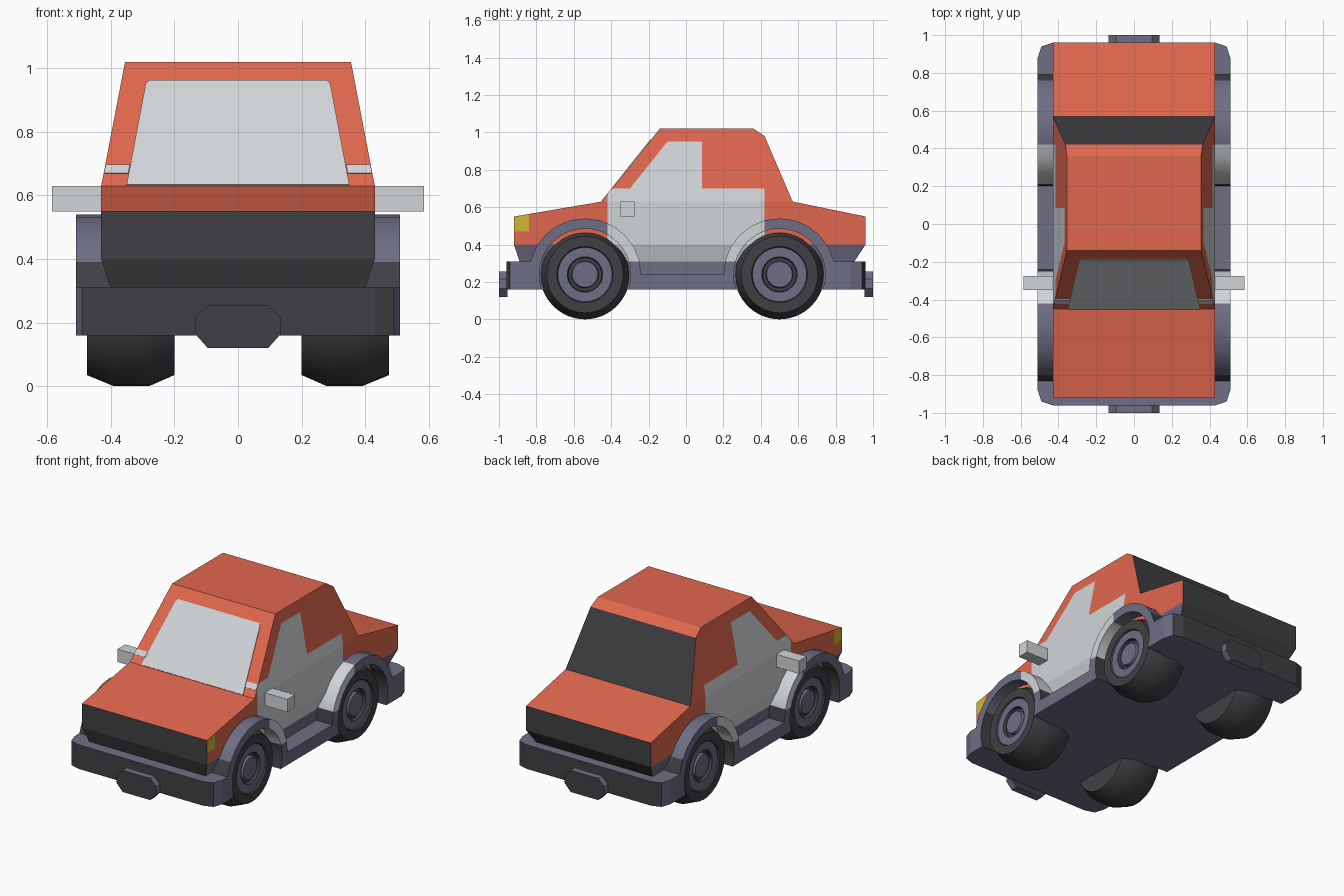
import bpy, bmesh, math
from mathutils import Vector

if "Cube" in bpy.data.objects:
    bpy.data.objects.remove(bpy.data.objects["Cube"])

# Colours
COLOURS = {
    "orange_paint": (0.75, 0.136, 0.076),
    "pale_grey": (0.64, 0.665, 0.685),
    "slate_plastic": (0.156, 0.156, 0.235),
    "dark_rubber": (0.051, 0.051, 0.058),
    "lamp_yellow": (0.66, 0.46, 0.035),
}
MATS = []
for name, c in COLOURS.items():
    m = bpy.data.materials.new(name)
    m.diffuse_color = (*c, 1)
    m.use_nodes = True
    m.node_tree.nodes["Principled BSDF"].inputs["Base Color"].default_value = m.diffuse_color
    MATS.append(m)
ORANGE, GREY, SLATE, DARK, YELLOW = range(5)


def finish(bm, name, rule, smooth=None):
    """Colour faces by rule(centre, normal) and make the object."""
    bmesh.ops.recalc_face_normals(bm, faces=bm.faces[:])
    bm.normal_update()
    if rule is not None:
        for f in bm.faces:
            f.material_index = rule(f.calc_center_median(), f.normal)
    me = bpy.data.meshes.new(name)
    bm.to_mesh(me)
    bm.free()
    for m in MATS:
        me.materials.append(m)
    if smooth:
        for p in me.polygons:
            p.use_smooth = True
        me.set_sharp_from_angle(angle=math.radians(smooth))
    ob = bpy.data.objects.new(name, me)
    bpy.context.collection.objects.link(ob)
    return ob


def prism(points, vec):
    """Extrude a flat polygon along a vector."""
    bm = bmesh.new()
    f = bm.faces.new([bm.verts.new(p) for p in points])
    new = bmesh.ops.extrude_face_region(bm, geom=[f], use_keep_orig=True)
    vs = [g for g in new["geom"] if isinstance(g, bmesh.types.BMVert)]
    bmesh.ops.translate(bm, verts=vs, vec=vec)
    return bm


def box(lo, hi):
    pts = [(lo[0], lo[1], lo[2]), (hi[0], lo[1], lo[2]), (hi[0], hi[1], lo[2]), (lo[0], hi[1], lo[2])]
    return prism(pts, (0, 0, hi[2] - lo[2]))


def cut(bm, co, no):
    bmesh.ops.bisect_plane(bm, geom=bm.verts[:] + bm.edges[:] + bm.faces[:], dist=1e-5,
                           plane_co=co, plane_no=no)


def ends_dark(c, n):
    return DARK if abs(n.y) > 0.85 else SLATE


# Body shell: side profile, narrowed towards the roof and the sill
profile = [(-0.89, 0.31), (-0.92, 0.40), (-0.92, 0.55), (-0.45, 0.63), (-0.14, 1.02), (0.36, 1.02),
           (0.42, 0.98), (0.57, 0.63), (0.96, 0.55), (0.96, 0.40), (0.90, 0.31)]
bm = prism([(-0.43, y, z) for y, z in profile], (0.86, 0, 0))
for z in (0.40, 0.63):
    cut(bm, (0, 0, z), (0, 0, 1))
for v in bm.verts:
    z = v.co.z
    w = 0.43 - max(0, z - 0.63) * 0.192 - max(0, 0.40 - z) * 0.33
    v.co.x = math.copysign(w, v.co.x)
for z in (0.47, 0.70, 0.95):
    cut(bm, (0, 0, z), (0, 0, 1))
for y in (-0.84, -0.42, 0.085, 0.42):
    cut(bm, (0, y, 0), (0, 1, 0))
cut(bm, (0, -0.30, 0.70), (0, 1, -0.8))


def body_rule(c, n):
    if abs(n.y) > 0.8:
        return DARK
    if abs(n.x) > 0.5:
        if abs(c.y) < 0.42 and c.z < 0.70:
            return GREY
        if 0.70 < c.z < 0.95 and -0.30 + (c.z - 0.70) * 0.8 < c.y < 0.085:
            return GREY
        if c.y < -0.84 and c.z > 0.47:
            return YELLOW
        return SLATE if c.z < 0.40 else ORANGE
    return SLATE if n.z < -0.5 else ORANGE


finish(bm, "body_shell", body_rule)

# Windscreen and the small pale strips on the front pillars
n = Vector((0, -0.783, 0.622))


def screen_plate(name, xz):
    pts = [Vector((x, -0.45 + (z - 0.63) * 0.795, z)) - n * 0.002 for x, z in xz]
    finish(prism(pts, n * 0.006), name, lambda c, n: GREY)


screen_plate("windscreen", [(-0.35, 0.632), (0.35, 0.632), (0.29, 0.95), (0.28, 0.96), (-0.28, 0.96), (-0.29, 0.95)])
for s, side in ((1, "right"), (-1, "left")):
    screen_plate("pillar_strip_" + side,
                 [(s * 0.345, 0.668), (s * 0.422, 0.668), (s * 0.416, 0.695), (s * 0.34, 0.695)])

# Floor
finish(box((-0.40, -0.88, 0.16), (0.40, 0.88, 0.31)), "floor", lambda c, n: SLATE)

# Bumpers and number plate blocks
corner = [(0.51, 0.88), (0.49, 0.94), (0.43, 0.96)]
plan = corner + [(-x, y) for x, y in reversed(corner)]
octagon = [(0.135, 0.165), (0.135, 0.215), (0.095, 0.255), (-0.095, 0.255),
           (-0.135, 0.215), (-0.135, 0.165), (-0.095, 0.12), (0.095, 0.12)]
for s, end in ((-1, "front"), (1, "rear")):
    finish(prism([(x, s * y, 0.16) for x, y in plan], (0, 0, 0.15)), end + "_bumper", ends_dark)
    finish(prism([(x, s * 0.955, z) for x, z in octagon], (0, s * 0.045, 0)), end + "_plate_block", ends_dark)

# Side panels: sill with wheel arches
AXLES = (-0.54, 0.50)
HUB_Z = 0.24


def arc(y, r, angles):
    return [(y + r * math.cos(math.radians(a)), HUB_Z + r * math.sin(math.radians(a))) for a in angles]


well = [-19 + 218 * i / 20 for i in range(21)]
panel = [(-0.88, 0.16), (-0.88, 0.31)]
panel += arc(AXLES[0], 0.30, [166.5] + list(range(150, -1, -15)))
panel += arc(AXLES[1], 0.30, list(range(180, 29, -15)) + [13.5])
panel += [(0.88, 0.31), (0.88, 0.16)]
panel += arc(AXLES[1], 0.245, well) + arc(AXLES[0], 0.245, well)


def panel_rule(c, n):
    if c.z > 0.31 and abs(c.y) < 0.42 and abs(n.y) < 0.97:
        return GREY
    return ends_dark(c, n)


# Wheel section: (radius, x, colour of the band that follows)
wheel = [(0.0, 0.462, SLATE), (0.068, 0.462, SLATE), (0.073, 0.445, DARK), (0.09, 0.445, DARK),
         (0.095, 0.465, SLATE), (0.145, 0.465, DARK), (0.15, 0.475, DARK), (0.205, 0.475, DARK),
         (0.24, 0.39, DARK), (0.24, 0.28, DARK), (0.205, 0.20, DARK), (0.0, 0.20, DARK)]
SEG = 32


def make_wheel(name, s, y):
    bm = bmesh.new()
    rings = []
    for r, x, _ in wheel:
        k = SEG if r else 1
        rings.append([bm.verts.new((s * x, y + r * math.cos(2 * math.pi * i / SEG),
                                    HUB_Z + r * math.sin(2 * math.pi * i / SEG))) for i in range(k)])
    for a, b, (_, _, col) in zip(rings, rings[1:], wheel):
        for i in range(SEG):
            j = (i + 1) % SEG
            vs = [a[i % len(a)], a[j % len(a)], b[j % len(b)], b[i % len(b)]]
            f = bm.faces.new(list(dict.fromkeys(vs)))
            f.material_index = col
    finish(bm, name, None, 25)


for s, side in ((1, "right"), (-1, "left")):
    bm = prism([(s * 0.40, y, z) for y, z in panel], (s * 0.11, 0, 0))
    bmesh.ops.triangulate(bm, faces=bm.faces[:])
    cut(bm, (0, 0, 0.31), (0, 0, 1))
    for y in (-0.42, 0.42):
        cut(bm, (0, y, 0), (0, 1, 0))
    finish(bm, side + "_side_panel", panel_rule, 25)
    # Door mirror
    x0, x1 = sorted((s * 0.40, s * 0.585))
    finish(box((x0, -0.35, 0.55), (x1, -0.275, 0.63)), side + "_mirror", lambda c, n: GREY)
    # Wheels
    for y, end in zip(AXLES, ("front", "rear")):
        make_wheel(f"{end}_{side}_wheel", s, y)
